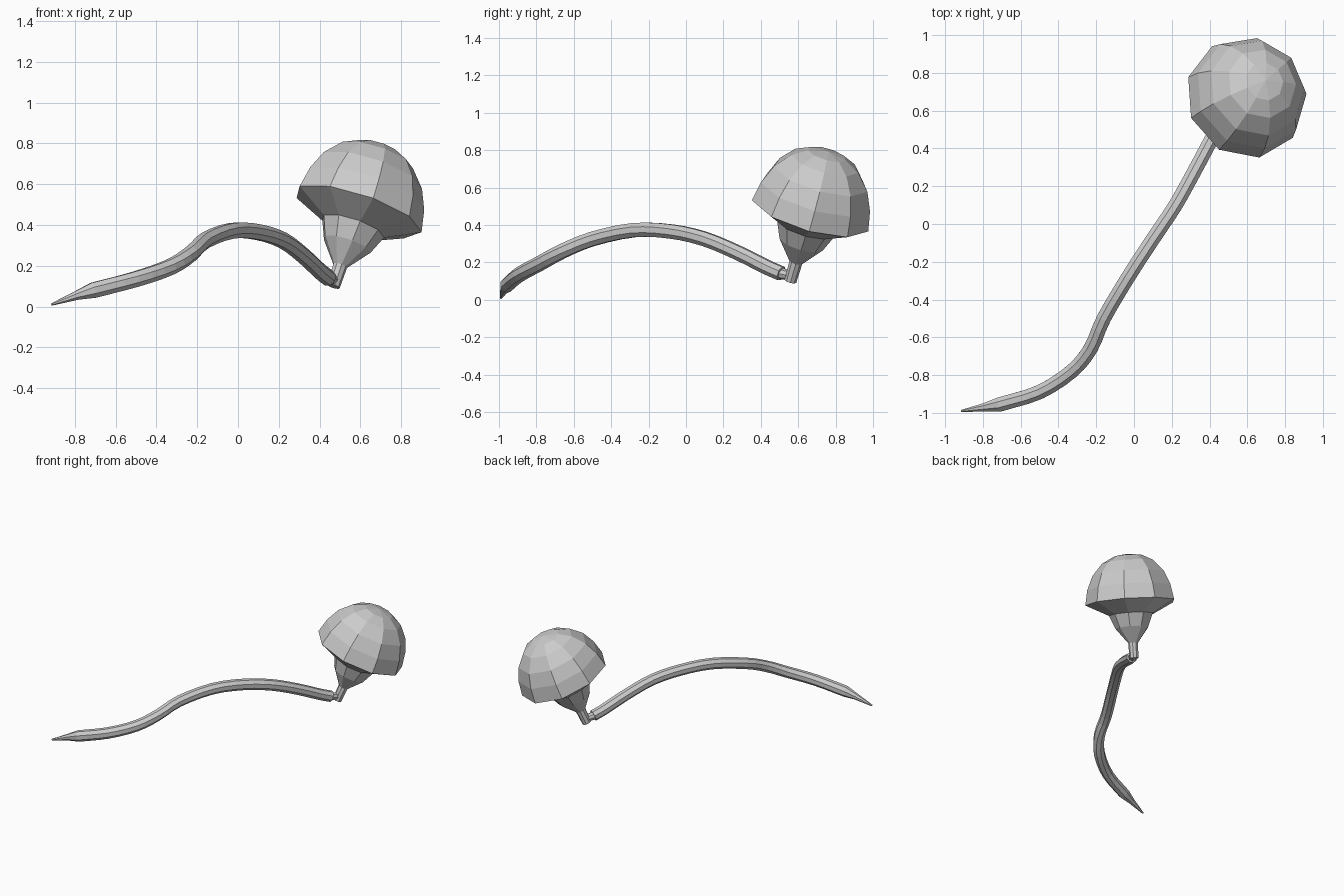
import bpy, bmesh, math
from mathutils import Vector

if "Cube" in bpy.data.objects:
    bpy.data.objects.remove(bpy.data.objects["Cube"])


def loft(name, centres, radii, sides, phase=0.0):
    """Skin a closed, flat-shaded tube of rings around a path."""
    bm = bmesh.new()
    rings = []
    for i, c in enumerate(centres):
        t = (centres[min(i + 1, len(centres) - 1)] - centres[max(i - 1, 0)]).normalized()
        ref = Vector((1, 0, 0)) if abs(t.z) > 0.8 else Vector((0, 0, 1))
        u = (ref - t * ref.dot(t)).normalized()
        v = t.cross(u)
        ring = []
        for k in range(sides):
            a = phase + math.tau * k / sides
            ring.append(bm.verts.new(c + (u * math.cos(a) + v * math.sin(a)) * radii[i]))
        rings.append(ring)
    for a, b in zip(rings, rings[1:]):
        for k in range(sides):
            j = (k + 1) % sides
            bm.faces.new((a[k], a[j], b[j], b[k]))
    bm.faces.new(rings[0][::-1])
    bm.faces.new(rings[-1])
    bmesh.ops.remove_doubles(bm, verts=bm.verts, dist=0.0005)
    bmesh.ops.recalc_face_normals(bm, faces=bm.faces)
    me = bpy.data.meshes.new(name)
    bm.to_mesh(me)
    bm.free()
    ob = bpy.data.objects.new(name, me)
    bpy.context.collection.objects.link(ob)
    return ob


def smooth_path(pts, steps=3):
    """Catmull-Rom interpolation through the points."""
    pts = [Vector(p) for p in pts]
    ext = [pts[0] * 2 - pts[1]] + pts + [pts[-1] * 2 - pts[-2]]
    out = []
    for p0, p1, p2, p3 in zip(ext, ext[1:], ext[2:], ext[3:]):
        for s in range(steps):
            t = s / steps
            out.append(0.5 * (2 * p1 + (p2 - p0) * t + (2 * p0 - 5 * p1 + 4 * p2 - p3) * t ** 2
                              + (3 * p1 - p0 - 3 * p2 + p3) * t ** 3))
    return out + [pts[-1]]


# Curved stem with a pointed root tip
stem_pts = [(-0.71, -0.955, 0.08), (-0.50, -0.89, 0.135), (-0.33, -0.78, 0.195),
            (-0.23, -0.66, 0.26), (-0.16, -0.50, 0.325), (-0.03, -0.28, 0.372),
            (0.10, -0.08, 0.365), (0.22, 0.10, 0.325), (0.32, 0.28, 0.25),
            (0.40, 0.43, 0.175), (0.445, 0.51, 0.14)]
body = smooth_path(stem_pts)
tip = [Vector((-0.915, -0.99, 0.01)), Vector((-0.79, -0.97, 0.055))]
loft("stem", tip + body, [0.006, 0.024] + [0.041] * len(body), 8, math.pi / 8)

# Bent joint between stem and cap
base = Vector((0.467, 0.558, 0.10))
axis = Vector((0.33, 0.29, 1)).normalized()
loft("stem_joint", [Vector((0.43, 0.49, 0.145)), base + axis * 0.03], [0.033, 0.025], 8)

# Nine-sided cap: neck, flared cup, underside, rim and dome (distance, radius)
profile = [(0, 0.033), (0.11, 0.036), (0.22, 0.122), (0.315, 0.162), (0.40, 0.328),
           (0.51, 0.307), (0.61, 0.264), (0.695, 0.19), (0.74, 0.105), (0.757, 0.0)]
loft("cap", [base + axis * s for s, r in profile], [r for s, r in profile],
     9, math.radians(4))
